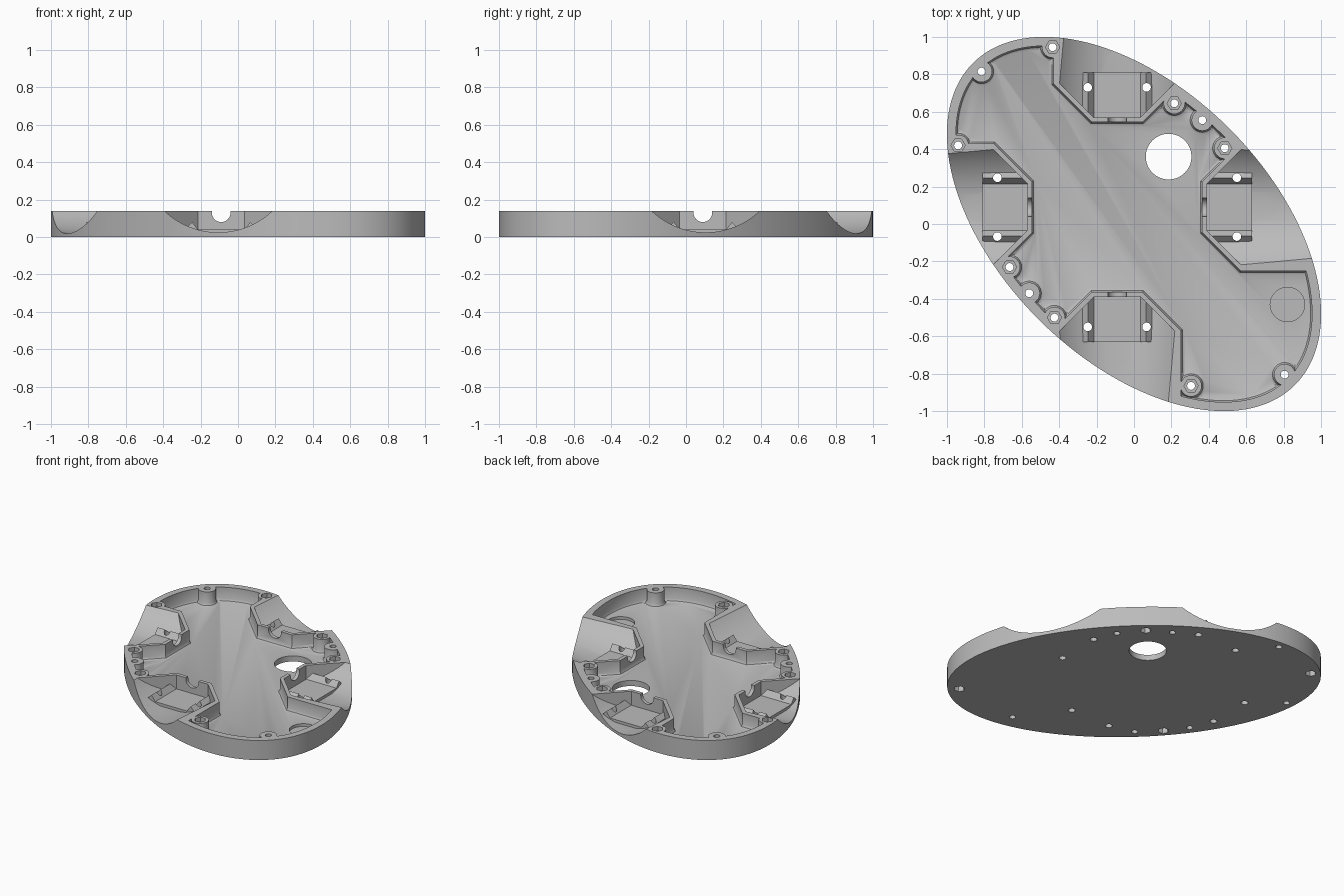
import bpy
import bmesh
from math import cos, sin, pi, radians, sqrt

cube = bpy.data.objects.get("Cube")
if cube:
    bpy.data.objects.remove(cube, do_unlink=True)

HEIGHT, FLOOR, WALL = 0.14, 0.04, 0.05
LONG, SHORT = sqrt(1.48), sqrt(0.52)
HUB = (-0.09, 0.09)          # centre of the four pockets
FILLET = [(0, 0.02), (FLOOR, 0.02), (0.046, 0.008), (0.06, 0), (0.4, 0)]

grey = bpy.data.materials.new("plain grey")
grey.use_nodes = True
grey.diffuse_color = (0.5, 0.5, 0.5, 1)
grey.node_tree.nodes["Principled BSDF"].inputs["Base Color"].default_value = (0.5, 0.5, 0.5, 1)


def loft(name, *stacks):
    """Closed solids, each skinned through a stack of equal rings."""
    bm = bmesh.new()
    for rings in stacks:
        loops = [[bm.verts.new(p) for p in ring] for ring in rings]
        for low, high in zip(loops, loops[1:]):
            n = len(low)
            for i in range(n):
                j = (i + 1) % n
                bm.faces.new((low[i], low[j], high[j], high[i]))
        bm.faces.new(loops[0][::-1])
        bm.faces.new(loops[-1])
    bmesh.ops.recalc_face_normals(bm, faces=bm.faces)
    mesh = bpy.data.meshes.new(name)
    bm.to_mesh(mesh)
    bm.free()
    mesh.materials.append(grey)
    ob = bpy.data.objects.new(name, mesh)
    bpy.context.collection.objects.link(ob)
    return ob


def combine(target, other, operation):
    """Apply a boolean and discard the helper."""
    mod = target.modifiers.new("cut", 'BOOLEAN')
    mod.object, mod.operation, mod.solver = other, operation, 'EXACT'
    bpy.context.view_layer.objects.active = target
    bpy.ops.object.modifier_apply(modifier=mod.name)
    bpy.data.objects.remove(other, do_unlink=True)


def oval(z, inset=0, n=144):
    ring = []
    for i in range(n):
        t = 2 * pi * i / n
        p, q = (LONG - inset) * cos(t), (SHORT - inset) * sin(t)
        ring.append(((p + q) / sqrt(2), (q - p) / sqrt(2), z))
    return ring


def disc(x, y, r, z, n=32):
    return [(x + r * cos(2 * pi * i / n), y + r * sin(2 * pi * i / n), z) for i in range(n)]


def pillar(x, y, r, z0, z1, n=32):
    return [disc(x, y, r, z0, n), disc(x, y, r, z1, n)]


def place(k, u, r, z):
    """Pocket coordinates (sideways, outward, up) to model space."""
    a = k * pi / 2
    return (HUB[0] + u * cos(a) - r * sin(a), HUB[1] + u * sin(a) + r * cos(a), z)


def pocket_outline(k, z, d=0):
    half = [(0.125 + 0.414 * d, 0.48 - d), (0.315 + d, 0.67 - 0.414 * d), (0.315 + d, 1.4)]
    pts = half + [(-u, r) for u, r in reversed(half)]
    return [place(k, u, r, z) for u, r in pts]


def along(k, profile, r0, r1):
    return [[place(k, u, r, z) for u, z in profile] for r in (r0, r1)]


def cone_ring(k, r, n=128):
    rad = 0.41 - 0.064 * (r - 0.92)
    return [place(k, rad * cos(2 * pi * i / n), r, 0.435 + rad * sin(2 * pi * i / n)) for i in range(n)]


# Screw positions: nut seats on top, and plain screws with seats underneath
nut_screws = [(-0.435, 0.945), (-0.94, 0.42), (0.215, 0.645),
              (0.485, 0.405), (-0.665, -0.23), (-0.425, -0.5), (0.305, -0.865)]
plain_screws = [(-0.815, 0.815), (0.365, 0.555), (-0.56, -0.37), (0.805, -0.805)]

tray = loft("oval_tray", [oval(0), oval(HEIGHT)])

# Main cavity, leaving pocket walls and screw bosses with filleted feet
cavity = loft("cavity_cutter", [oval(z, WALL + off) for z, off in
                                [(FLOOR, 0.02), (0.046, 0.008), (0.06, 0), (0.3, 0)]])
for k in range(4):
    combine(cavity, loft("pocket_block", [pocket_outline(k, z, 0.026 + off) for z, off in FILLET]), 'DIFFERENCE')
for x, y in nut_screws + plain_screws:
    combine(cavity, loft("boss_block", [disc(x, y, 0.057 + off, z) for z, off in FILLET]), 'DIFFERENCE')
combine(tray, cavity, 'DIFFERENCE')

# Scooped pockets with a ridged mounting pad and a notch in the inner wall
ridge = [(0.125, 0.04), (0.155, 0.08), (0.185, 0.05), (0.185, 0.01)]
pad_profile = [(-u, z) for u, z in reversed(ridge)] + ridge
notch_profile = [(0.05 * cos(pi * i / 16), 0.13 - 0.05 * sin(pi * i / 16)) for i in range(17)]
notch_profile += [(-0.05, 0.2), (0.05, 0.2)]
for k in range(4):
    scoop = loft("scoop_cutter", [cone_ring(k, 0.4), cone_ring(k, 1.5)])
    combine(scoop, loft("scoop_limit", [pocket_outline(k, 0.02), pocket_outline(k, 0.9)]), 'INTERSECT')
    combine(tray, scoop, 'DIFFERENCE')
    pad = loft("mounting_pad", along(k, pad_profile, 0.45, 0.72))
    combine(pad, loft("pad_limit", [pocket_outline(k, -0.1, 0.01), pocket_outline(k, 0.5, 0.01)]), 'INTERSECT')
    combine(tray, pad, 'UNION')
    combine(tray, loft("notch_cutter", along(k, notch_profile, 0.4, 0.55)), 'DIFFERENCE')

# Screw holes, cable opening and the round floor recess
holes = [pillar(x, y, 0.021, -0.1, 0.3, 24) for x, y in nut_screws + plain_screws]
for k in range(4):
    for side in (-1, 1):
        x, y, _ = place(k, side * 0.157, 0.64, 0)
        holes.append(pillar(x, y, 0.023, -0.1, 0.3, 24))
holes.append(pillar(0.185, 0.36, 0.122, -0.1, 0.3, 64))
holes.append(pillar(0.82, -0.43, 0.092, 0.02, 0.06, 48))
combine(tray, loft("hole_cutter", *holes), 'DIFFERENCE')

# Hexagonal nut seats
seats = [pillar(x, y, 0.038, 0.11, 0.2, 6) for x, y in nut_screws]
seats += [pillar(x, y, 0.036, -0.1, 0.04, 6) for x, y in plain_screws]
combine(tray, loft("nut_seat_cutter", *seats), 'DIFFERENCE')

# Smooth the curved walls, keep hard edges
bpy.ops.object.select_all(action='DESELECT')
tray.select_set(True)
bpy.context.view_layer.objects.active = tray
bpy.ops.object.shade_smooth_by_angle(angle=radians(30))
